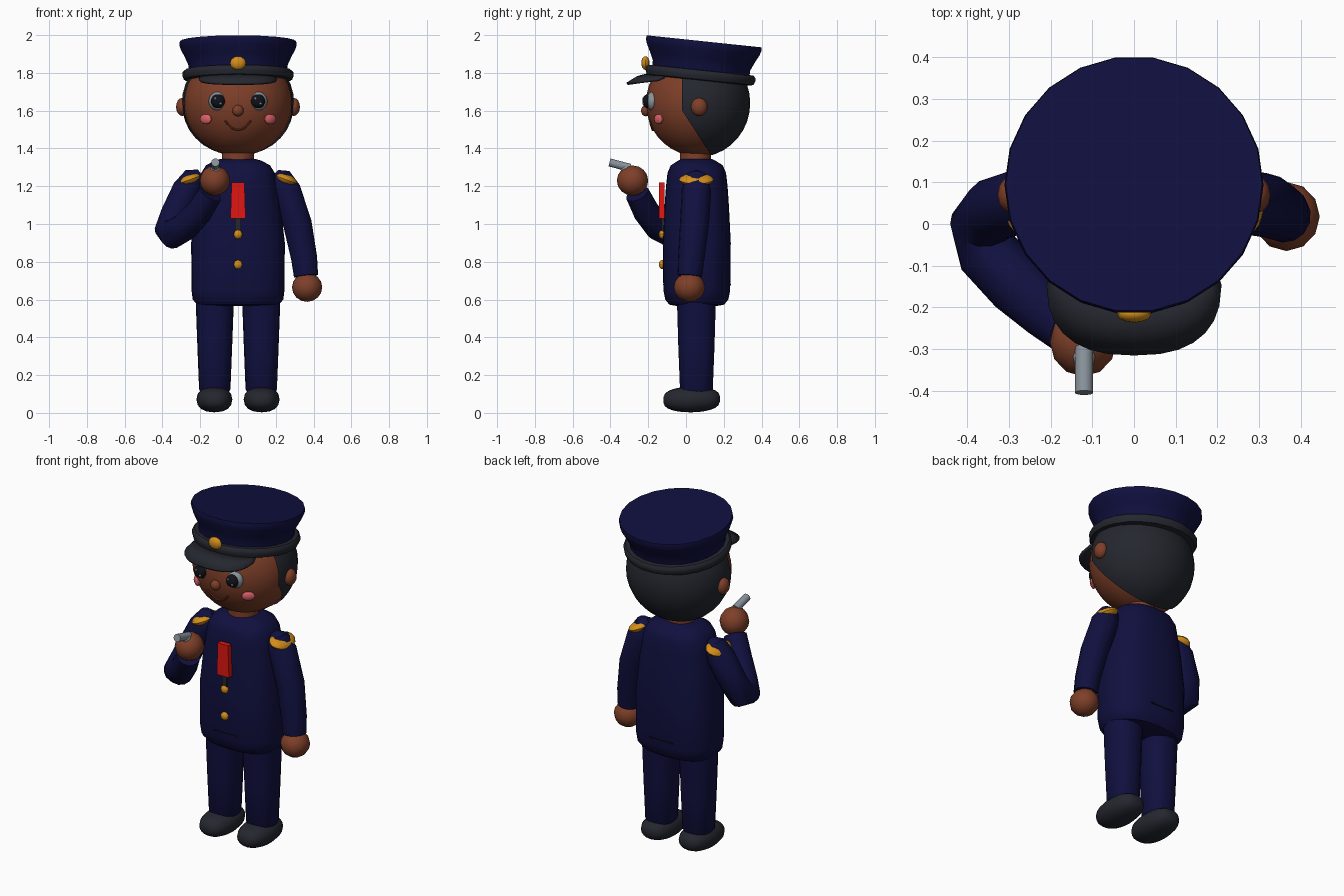
import bpy, bmesh, math
from mathutils import Vector, Euler

if "Cube" in bpy.data.objects:
    bpy.data.objects.remove(bpy.data.objects["Cube"])


def material(name, rgb):
    m = bpy.data.materials.new(name)
    m.diffuse_color = (*rgb, 1)
    m.use_nodes = True
    m.node_tree.nodes["Principled BSDF"].inputs["Base Color"].default_value = m.diffuse_color
    return m


NAVY = material("navy cloth", (0.005, 0.005, 0.05))
SKIN = material("brown skin", (0.21, 0.05, 0.022))
DARK = material("charcoal", (0.018, 0.02, 0.028))
BLACK = material("black", (0.005, 0.006, 0.01))
GOLD = material("gold", (0.65, 0.27, 0.01))
GREY = material("steel grey", (0.25, 0.29, 0.33))
RED = material("red", (0.75, 0.008, 0.006))
PINK = material("pink", (0.7, 0.12, 0.14))
LIP = material("lip brown", (0.16, 0.035, 0.015))


def finish(name, bm, mat):
    bmesh.ops.recalc_face_normals(bm, faces=bm.faces)
    me = bpy.data.meshes.new(name)
    bm.to_mesh(me)
    bm.free()
    me.materials.append(mat)
    ob = bpy.data.objects.new(name, me)
    bpy.context.collection.objects.link(ob)
    return ob


def ball(name, loc, radii, mat, rot=(0, 0, 0), seg=16, rings=10):
    bm = bmesh.new()
    bmesh.ops.create_uvsphere(bm, u_segments=seg, v_segments=rings, radius=1)
    r = Euler(rot).to_matrix()
    for v in bm.verts:
        v.co = r @ Vector(a * b for a, b in zip(v.co, radii)) + Vector(loc)
    return finish(name, bm, mat)


def loft(name, rings, mat):
    """Skin closed rings of points and cap both ends."""
    bm = bmesh.new()
    vs = [[bm.verts.new(p) for p in ring] for ring in rings]
    n = len(vs[0])
    for a, b in zip(vs, vs[1:]):
        for i in range(n):
            j = (i + 1) % n
            bm.faces.new((a[i], a[j], b[j], b[i]))
    bm.faces.new(vs[0])
    bm.faces.new(vs[-1])
    return finish(name, bm, mat)


def oval(cx, cy, z, rx, ry, n=24, power=2.0):
    pts = []
    for i in range(n):
        a = math.tau * i / n
        c, s = math.cos(a), math.sin(a)
        pts.append(Vector((cx + rx * math.copysign(abs(c) ** (2 / power), c),
                           cy + ry * math.copysign(abs(s) ** (2 / power), s), z)))
    return pts


def tube(name, path, mat, n=14):
    """Round tube through (x, y, z, radius) points."""
    pts = [Vector(p[:3]) for p in path]
    rings, side = [], None
    for i, p in enumerate(pts):
        t = (pts[min(i + 1, len(pts) - 1)] - pts[max(i - 1, 0)]).normalized()
        if side is None:
            side = t.orthogonal()
        side = (side - t * side.dot(t)).normalized()
        up = t.cross(side)
        rings.append([p + path[i][3] * (side * math.cos(math.tau * k / n) + up * math.sin(math.tau * k / n))
                      for k in range(n)])
    return loft(name, rings, mat)


def box(name, loc, size, mat, taper=1.0):
    bm = bmesh.new()
    bmesh.ops.create_cube(bm, size=1)
    for v in bm.verts:
        k = taper if v.co.z > 0 else 1
        v.co = Vector((v.co.x * size[0] * k, v.co.y * size[1], v.co.z * size[2])) + Vector(loc)
    return finish(name, bm, mat)


# Head, neck and hair
HC, HR = Vector((0, 0.06, 1.64)), (0.288, 0.272, 0.28)


def face_y(x, z):
    return HC.y - HR[1] * math.sqrt(1 - (x / HR[0]) ** 2 - ((z - HC.z) / HR[2]) ** 2)


ball("head", HC, HR, SKIN, seg=28, rings=18)
loft("neck", [oval(0, 0.05, z, 0.085, 0.082, 16) for z in (1.3, 1.42)], SKIN)
hair = ball("hair", HC, (0.297, 0.28, 0.287), DARK, seg=28, rings=18)
bm = bmesh.new()
bm.from_mesh(hair.data)
for co, no in (((0, -0.02, 1.62), (0, -1, 0)), ((0, -0.02, 1.6), (0, -0.24, -0.155))):
    bmesh.ops.bisect_plane(bm, geom=bm.verts[:] + bm.edges[:] + bm.faces[:],
                           plane_co=co, plane_no=no, clear_outer=True)
bm.to_mesh(hair.data)
bm.free()

# Face
ball("nose", (0, -0.212, 1.6), (0.03, 0.026, 0.03), SKIN, seg=12, rings=8)
smile = []
for i in range(9):
    x = 0.068 * (i - 4) / 4
    z = 1.497 + 0.05 * (x / 0.068) ** 2
    smile.append((x, face_y(x, z) - 0.002, z, 0.006))
tube("mouth", smile, LIP, 6)
for s, side in ((-1, "right"), (1, "left")):
    ball(side + "_eye", (s * 0.106, -0.178, 1.65), (0.05, 0.033, 0.05), GREY)
    ball(side + "_pupil", (s * 0.106, -0.203, 1.65), (0.037, 0.028, 0.037), BLACK)
    for dx, dz in ((-0.014, 0.014), (0.013, -0.012)):
        ball(side + "_eye_glint", (s * 0.106 + dx, -0.226, 1.65 + dz), (0.007, 0.005, 0.007), GREY, seg=8, rings=6)
    ball(side + "_cheek", (s * 0.17, -0.145, 1.555), (0.038, 0.014, 0.027), PINK,
         rot=(0, 0, s * 0.63), seg=10, rings=6)
    ball(side + "_ear", (s * 0.295, 0.07, 1.62), (0.033, 0.044, 0.048), SKIN, seg=12, rings=8)

# Cap, tilted back
TILT, CAP = Euler((math.radians(-6), 0, 0)).to_matrix(), Vector((0, 0.077, 1.79))


def cap_part(name, profile, mat):
    loft(name, [[TILT @ p + CAP for p in oval(0, 0, z, r, r, 22)] for r, z in profile], mat)


cap_part("cap_crown", [(0.26, -0.02), (0.262, 0.05), (0.28, 0.09), (0.303, 0.135), (0.311, 0.16), (0.308, 0.178)], NAVY)
cap_part("cap_band", [(0.265, -0.03), (0.287, -0.025), (0.295, -0.005), (0.294, 0.012), (0.283, 0.024), (0.255, 0.026)], DARK)
ball("cap_badge", (0, -0.215, 1.852), (0.042, 0.022, 0.036), GOLD, seg=12, rings=8)

# Visor: crescent between the band and a wider outer arc
bm = bmesh.new()
rows = []
for i in range(15):
    t = (i - 7) / 7
    a, s = t * math.radians(46), t * math.pi / 2
    c = max(math.cos(s), 0)
    inner = Vector((0.275 * math.sin(a), 0.077 - 0.275 * math.cos(a), 1.778 + 0.014 * c))
    outer = Vector((0.206 * math.copysign(abs(math.sin(s)) ** 0.8, s), -0.145 - 0.167 * c ** 0.8, 1.762 - 0.02 * c))
    mid = (inner + outer) / 2 + Vector((0, 0, 0.01 * c))
    rows.append([bm.verts.new(p) for p in (inner, mid, outer)])
for p, q in zip(rows, rows[1:]):
    for k in range(2):
        bm.faces.new((p[k], q[k], q[k + 1], p[k + 1]))
visor = finish("cap_visor", bm, DARK)
mod = visor.modifiers.new("thickness", "SOLIDIFY")
mod.thickness, mod.offset = 0.014, 0

# Jacket
jacket = [(0.565, 0.12, 0.1), (0.573, 0.215, 0.145), (0.6, 0.24, 0.167), (0.65, 0.246, 0.177), (0.9, 0.248, 0.18),
          (1.1, 0.225, 0.17), (1.2, 0.207, 0.163), (1.27, 0.195, 0.155), (1.31, 0.17, 0.138),
          (1.335, 0.125, 0.1), (1.345, 0.09, 0.08)]
loft("jacket", [oval(0, 0.057, z, rx, ry, 32, 2.5) for z, rx, ry in jacket], NAVY)
box("front_seam", (0, -0.12, 0.68), (0.15, 0.006, 0.006), BLACK)
box("back_seam", (0, 0.235, 0.68), (0.15, 0.006, 0.006), BLACK)
box("tie", (0, -0.128, 1.125), (0.08, 0.03, 0.19), RED, 0.85)
box("placket", (0, -0.12, 0.99), (0.03, 0.02, 0.09), DARK)
for z in (0.945, 0.785):
    ball("button", (0, -0.126, z), (0.024, 0.018, 0.024), GOLD, seg=10, rings=8)

# Arms, hands and shoulder boards
tube("left_arm", [(0.2, 0.055, 1.272, 0.02), (0.222, 0.055, 1.25, 0.06), (0.255, 0.055, 1.18, 0.078),
                  (0.315, 0.045, 1.0, 0.077), (0.35, 0.028, 0.82, 0.07), (0.36, 0.02, 0.725, 0.065)], NAVY)
ball("left_hand", (0.366, 0.018, 0.665), (0.08, 0.083, 0.077), SKIN, seg=12, rings=8)
tube("right_arm", [(-0.2, 0.055, 1.272, 0.02), (-0.23, 0.055, 1.25, 0.06), (-0.272, 0.055, 1.18, 0.078),
                   (-0.335, 0.035, 1.05, 0.077), (-0.366, 0.0, 0.965, 0.076), (-0.35, -0.07, 0.945, 0.076),
                   (-0.28, -0.145, 0.985, 0.075), (-0.205, -0.21, 1.065, 0.07), (-0.145, -0.258, 1.16, 0.064)], NAVY)
ball("right_hand", (-0.122, -0.283, 1.23), (0.08, 0.083, 0.08), SKIN, seg=12, rings=8)
for s, side in ((-1, "right"), (1, "left")):
    ball(side + "_shoulder_board", (s * 0.255, 0.055, 1.235), (0.062, 0.092, 0.03), GOLD,
         rot=(0, s * 0.35, 0), seg=14, rings=8)

# Whistle
tube("whistle", [(-0.12, -0.405, 1.326, 0.022), (-0.12, -0.295, 1.297, 0.022)], GREY, 12)
ball("whistle_body", (-0.12, -0.318, 1.288), (0.028, 0.028, 0.028), GREY, seg=12, rings=8)

# Legs and shoes
for s, side in ((-1, "right"), (1, "left")):
    loft(side + "_leg", [oval(s * 0.123, 0.055, z, rx, ry, 18, 2.3) for z, rx, ry in
                         ((0.1, 0.07, 0.075), (0.125, 0.083, 0.088), (0.35, 0.092, 0.097), (0.62, 0.102, 0.105))], NAVY)
    shoe = []
    for i in range(13):
        a = math.pi * (0.03 + 0.94 * i / 12)
        k = math.sin(a) ** 0.65
        y = 0.03 - 0.15 * math.cos(a)
        mid_z = 0.068 + 0.006 * i / 12
        shoe.append([Vector((p.x, y, p.y)) for p in oval(s * 0.125, mid_z, 0, 0.095 * k, 0.068 * k, 16, 2.3)])
    loft(side + "_shoe", shoe, DARK)

# Smooth shading with crisp edges
for ob in bpy.context.scene.objects:
    ob.select_set(True)
bpy.context.view_layer.objects.active = visor
bpy.ops.object.shade_smooth_by_angle(angle=math.radians(40))
